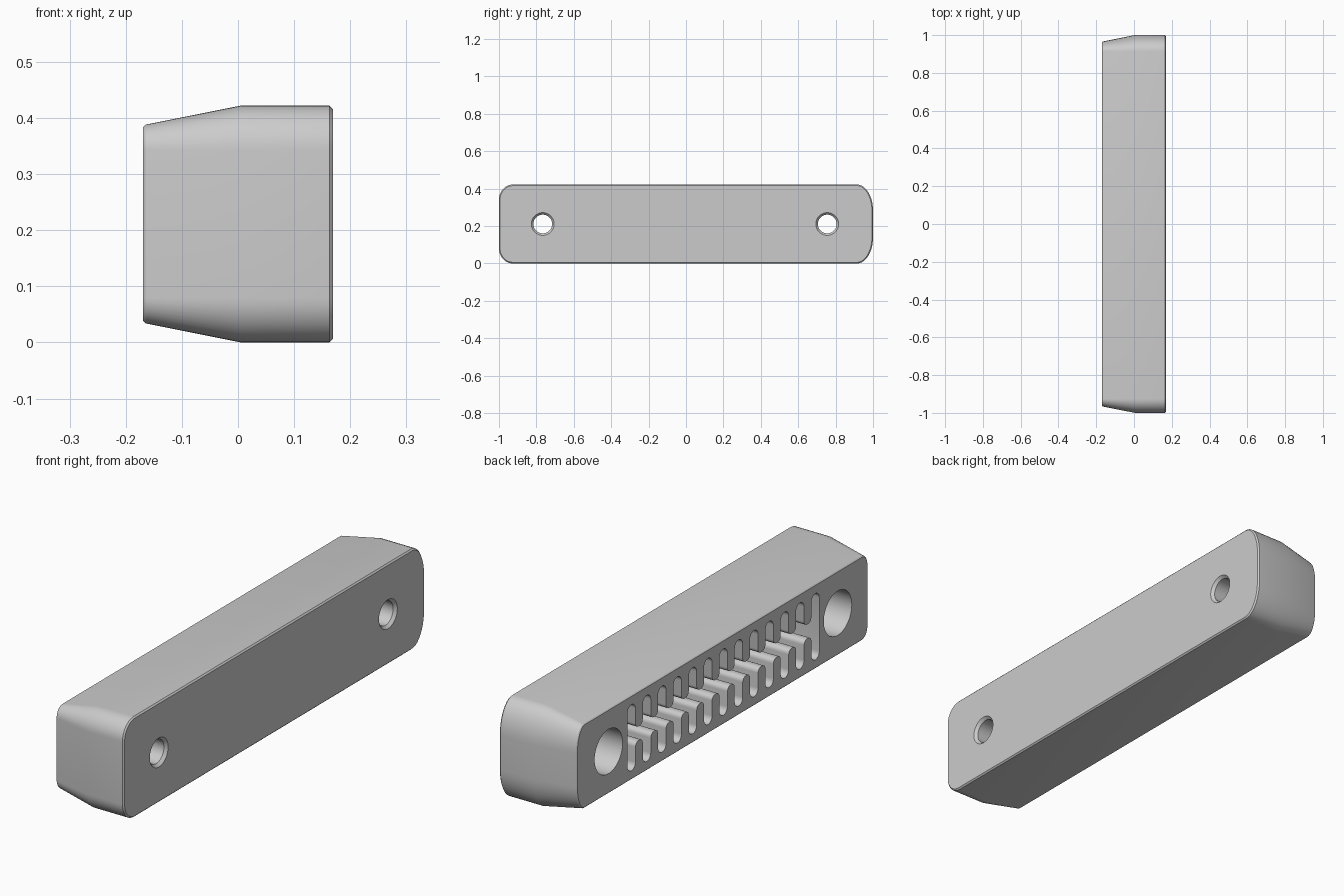
import bpy, bmesh
from math import pi, sin, cos, radians

cube = bpy.data.objects.get("Cube")
if cube:
    bpy.data.objects.remove(cube, do_unlink=True)

grey = bpy.data.materials.new("plain grey")
grey.use_nodes = True
grey.diffuse_color = (0.6, 0.6, 0.6, 1)
bsdf = next(n for n in grey.node_tree.nodes if n.type == "BSDF_PRINCIPLED")
bsdf.inputs["Base Color"].default_value = grey.diffuse_color

HALF_Z = 0.211
FRONT_X, BACK_X = -0.169, 0.169


def loft(name, sections):
    """Join matching rings of points into a closed solid."""
    bm = bmesh.new()
    rings = [[bm.verts.new(p) for p in ring] for ring in sections]
    for a, b in zip(rings, rings[1:]):
        for i in range(len(a)):
            j = (i + 1) % len(a)
            bm.faces.new((a[i], a[j], b[j], b[i]))
    bm.faces.new(rings[0][::-1])
    bm.faces.new(rings[-1])
    bmesh.ops.recalc_face_normals(bm, faces=bm.faces)
    mesh = bpy.data.meshes.new(name)
    bm.to_mesh(mesh)
    bm.free()
    mesh.materials.append(grey)
    ob = bpy.data.objects.new(name, mesh)
    bpy.context.collection.objects.link(ob)
    return ob


def arc(cy, cz, ry, rz, start, end, steps):
    angles = [start + (end - start) * i / steps for i in range(steps + 1)]
    return [(cy + ry * cos(a), cz + rz * sin(a)) for a in angles]


def body_ring(x, inset):
    """Rounded outline with wider corners at the +y end."""
    points = []
    corners = [(1, 1, 0.085, 0.14), (-1, 1, 0.075, 0.08),
               (-1, -1, 0.075, 0.08), (1, -1, 0.085, 0.14)]
    for i, (sy, sz, ry, rz) in enumerate(corners):
        points += arc(sy * (1 - ry), HALF_Z + sz * (HALF_Z - rz),
                      ry - inset, rz - inset, i * pi / 2, (i + 1) * pi / 2, 10)
    return [(x, y, z) for y, z in points]


def round_cutter(name, y, steps):
    """Turned cutter from (x, radius) steps."""
    return loft(name, [[(x, py, pz) for py, pz in
                        arc(y, HALF_Z, r, r, 0, 2 * pi, 48)[:-1]] for x, r in steps])


def comb_edge(centres, half_w, half_h, channel, fillet):
    """Lower edge of a row of round-ended slots joined by a channel."""
    edge = []
    for i, c in enumerate(centres):
        if i > 0:
            edge += arc(c - half_w - fillet, -channel - fillet, fillet, fillet, pi / 2, 0, 5)
        edge += arc(c, half_w - half_h, half_w, half_w, pi, 2 * pi, 10)
        if i < len(centres) - 1:
            edge += arc(c + half_w + fillet, -channel - fillet, fillet, fillet, pi, pi / 2, 5)
    return edge


# Body: straight back half, tapered front half, fine edge chamfers
body = loft("body", [body_ring(x, inset) for x, inset in (
    (FRONT_X, 0.038), (-0.165, 0.034), (0.005, 0), (0.163, 0), (BACK_X, 0.006))])

# Screw holes: wide counterbore, narrow bore, chamfered exit
cutters = [round_cutter("screw_hole_cutter", y, (
    (FRONT_X - 0.05, 0.093), (0.06, 0.093), (0.061, 0.05),
    (BACK_X - 0.012, 0.05), (BACK_X, 0.061), (BACK_X + 0.05, 0.061)))
    for y in (-0.766, 0.755)]

# Comb recess: thirteen slots linked by a central channel
lower = comb_edge([-0.617 + 0.1017 * i for i in range(13)], 0.0265, 0.139, 0.03, 0.02)
outline = lower + [(y, -z) for y, z in reversed(lower)]
cutters.append(loft("comb_cutter", [[(x, y, HALF_Z + z) for y, z in outline]
                                    for x in (FRONT_X - 0.05, FRONT_X + 0.13)]))

bpy.ops.object.select_all(action="DESELECT")
body.select_set(True)
bpy.context.view_layer.objects.active = body
for cutter in cutters:
    mod = body.modifiers.new("cut", "BOOLEAN")
    mod.operation = "DIFFERENCE"
    mod.solver = "EXACT"
    mod.object = cutter
    bpy.ops.object.modifier_apply(modifier=mod.name)
for cutter in cutters:
    bpy.data.objects.remove(cutter, do_unlink=True)

bpy.ops.object.shade_smooth_by_angle(angle=radians(25))
